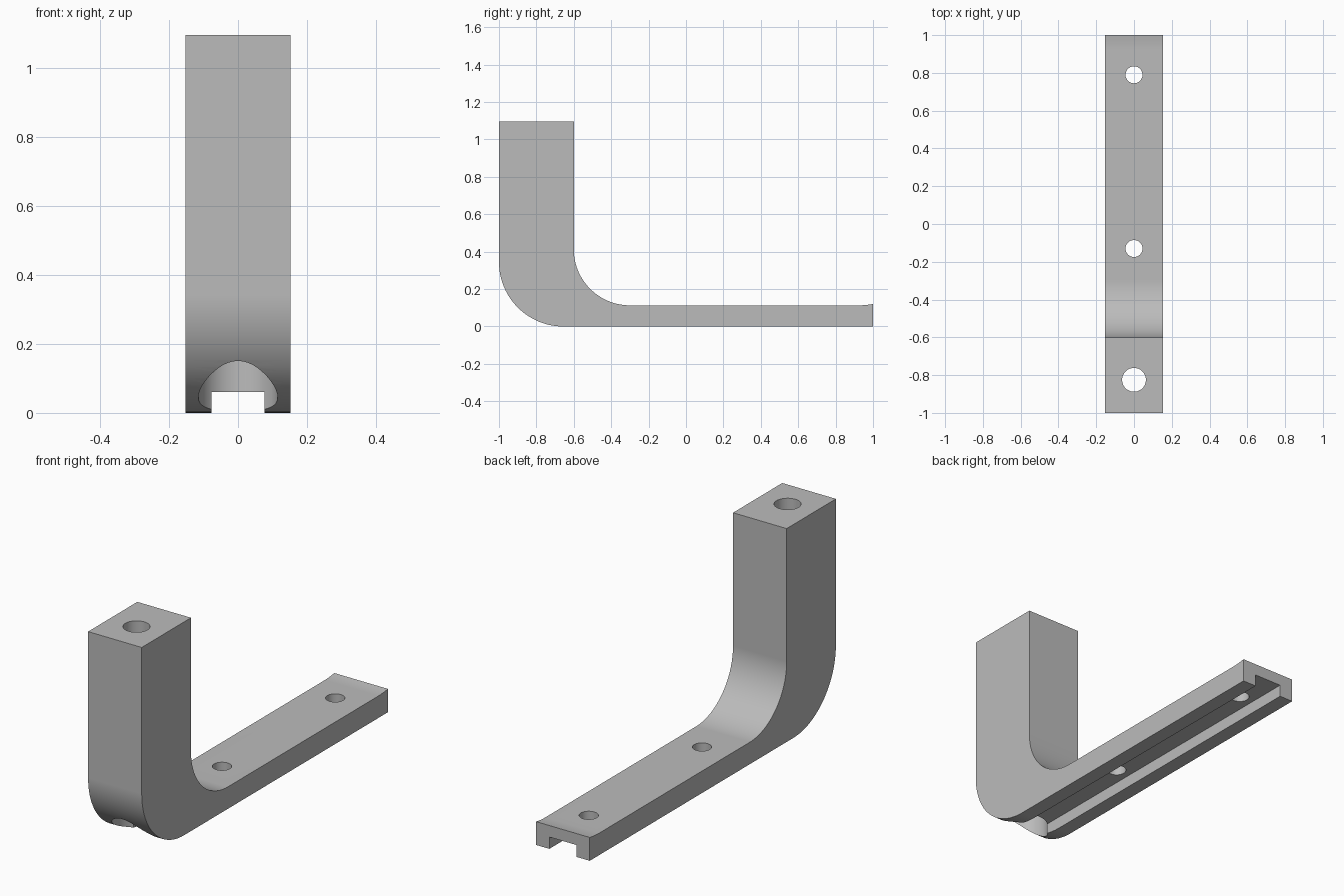
import bpy
import bmesh
from math import sin, cos, pi

cube = bpy.data.objects.get("Cube")
if cube:
    bpy.data.objects.remove(cube, do_unlink=True)

WIDTH = 0.305

# Single grey finish
grey = bpy.data.materials.new("plain grey")
grey.use_nodes = True
color = (0.5, 0.5, 0.5, 1)
grey.diffuse_color = color
grey.node_tree.nodes["Principled BSDF"].inputs["Base Color"].default_value = color


def arc(cy, cz, r, start, end, steps=24):
    """Points in the y-z plane, angles in quarter turns."""
    angles = [(start + (end - start) * i / steps) * pi / 2 for i in range(steps + 1)]
    return [(cy + r * cos(a), cz + r * sin(a)) for a in angles]


def extrude_profile(name, points, width):
    """Extrude a y-z profile symmetrically across x."""
    bm = bmesh.new()
    face = bm.faces.new([bm.verts.new((-width / 2, y, z)) for y, z in points])
    grown = bmesh.ops.extrude_face_region(bm, geom=[face])["geom"]
    moved = [v for v in grown if isinstance(v, bmesh.types.BMVert)]
    bmesh.ops.translate(bm, verts=moved, vec=(width, 0, 0))
    bmesh.ops.recalc_face_normals(bm, faces=bm.faces)
    mesh = bpy.data.meshes.new(name)
    bm.to_mesh(mesh)
    bm.free()
    obj = bpy.data.objects.new(name, mesh)
    mesh.materials.append(grey)
    bpy.context.collection.objects.link(obj)
    return obj


def drill(name, y, radius, bottom, top):
    """Vertical cylinder cutter."""
    bpy.ops.mesh.primitive_cylinder_add(vertices=48, radius=radius, depth=top - bottom,
                                        location=(0, y, (bottom + top) / 2))
    obj = bpy.context.object
    obj.name = name
    obj.data.materials.append(grey)
    return obj


# Bracket side profile: rounded heel, flat foot, raised end lip, inner fillet
profile = arc(-0.655, 0.345, 0.345, 2, 3)
profile += [(1, 0)]
profile += [(1 - 0.08 * t, 0.113 + 0.007 * (1 - t) ** 2) for t in (0, 0.25, 0.5, 0.75, 1)]
profile += arc(-0.3, 0.413, 0.3, 3, 2)
profile += [(-0.6, 1.097), (-1, 1.097)]
bracket = extrude_profile("bracket", profile, WIDTH)

# Underside channel, post bore with wider recess, and foot screw holes
channel = [(-1.1, -0.1), (1.1, -0.1), (1.1, 0.061), (-1.1, 0.061)]
cutters = [
    extrude_profile("channel_cutter", channel, 0.154),
    drill("recess_cutter", -0.825, 0.115, -0.1, 0.25),
    drill("post_bore_cutter", -0.825, 0.063, -0.2, 1.3),
    drill("front_screw_cutter", -0.13, 0.045, -0.2, 0.3),
    drill("rear_screw_cutter", 0.79, 0.045, -0.2, 0.3),
]

bpy.ops.object.select_all(action="DESELECT")
bracket.select_set(True)
bpy.context.view_layer.objects.active = bracket
for cutter in cutters:
    cutter.hide_render = True
    mod = bracket.modifiers.new(cutter.name, "BOOLEAN")
    mod.operation = "DIFFERENCE"
    mod.solver = "EXACT"
    mod.object = cutter
    bpy.ops.object.modifier_apply(modifier=mod.name)
    bpy.data.objects.remove(cutter, do_unlink=True)

# Smooth bends and bores with crisp edges
bpy.ops.object.shade_smooth_by_angle(angle=pi / 6)
weighted = bracket.modifiers.new("clean_shading", "WEIGHTED_NORMAL")
weighted.keep_sharp = True
